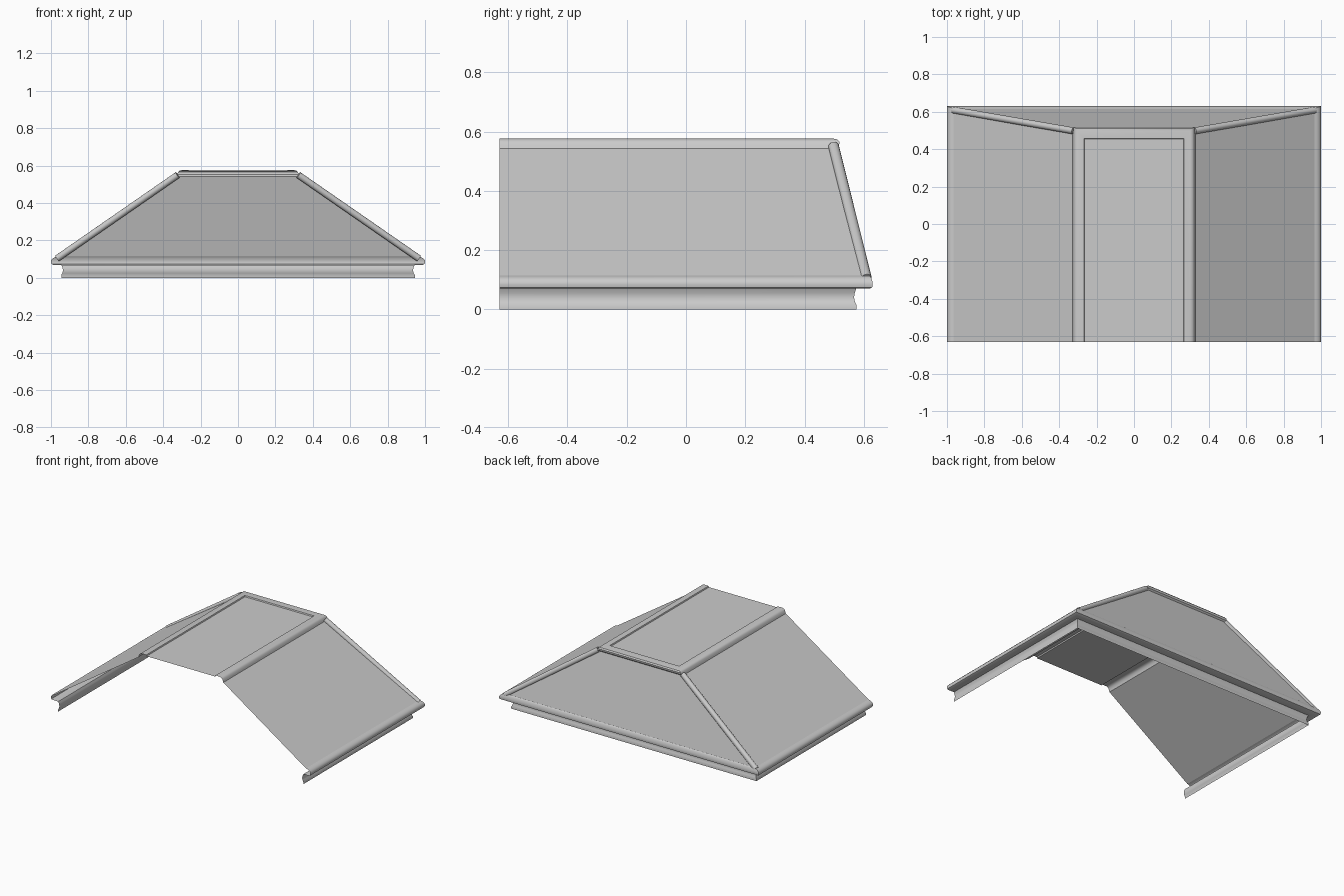
import bpy, bmesh, math
from mathutils import Vector

cube = bpy.data.objects.get("Cube")
if cube:
    bpy.data.objects.remove(cube, do_unlink=True)

FRONT = -0.63

grey = bpy.data.materials.new("plain_grey")
grey.use_nodes = True
colour = (0.6, 0.6, 0.6, 1)
grey.diffuse_color = colour
grey.node_tree.nodes["Principled BSDF"].inputs["Base Color"].default_value = colour


def finish(ob):
    ob.data.materials.append(grey)
    bpy.ops.object.select_all(action='DESELECT')
    ob.select_set(True)
    bpy.context.view_layer.objects.active = ob
    bpy.ops.object.shade_smooth_by_angle(angle=math.radians(35))


def sweep(name, profile, capped=False):
    """Run a profile of (half width, back, height) round the two sides and the back."""
    bm = bmesh.new()
    rows = [[bm.verts.new(p) for p in ((x, FRONT, z), (x, y, z), (-x, y, z), (-x, FRONT, z))]
            for x, y, z in profile]
    for low, high in zip(rows, rows[1:]):
        for i in range(3):
            bm.faces.new((low[i], low[i + 1], high[i + 1], high[i]))
    if capped:
        bm.faces.new(rows[-1])
    mesh = bpy.data.meshes.new(name)
    bm.to_mesh(mesh)
    bm.free()
    ob = bpy.data.objects.new(name, mesh)
    bpy.context.collection.objects.link(ob)
    finish(ob)


def tube(name, a, b, radius):
    a, b = Vector(a), Vector(b)
    bpy.ops.mesh.primitive_cylinder_add(vertices=16, radius=radius, depth=(b - a).length,
                                        location=(a + b) / 2)
    ob = bpy.context.object
    ob.name = name
    ob.rotation_euler = (b - a).to_track_quat('Z', 'Y').to_euler()
    finish(ob)


# Coved fascia under the eaves
sweep("fascia", [(0.945, 0.575, 0), (0.945, 0.575, 0.015), (0.939, 0.57, 0.025),
                 (0.936, 0.567, 0.04), (0.938, 0.569, 0.055), (0.945, 0.574, 0.07)])

# Soffit and rounded eave bead
sweep("eave", [(0.945, 0.574, 0.07), (0.99, 0.62, 0.07), (0.998, 0.628, 0.074),
               (1.0, 0.63, 0.083), (0.999, 0.629, 0.094), (0.99, 0.625, 0.105),
               (0.978, 0.622, 0.111), (0.965, 0.617, 0.115)])

# Sloping sides and back
sweep("roof_slopes", [(0.965, 0.617, 0.115), (0.328, 0.505, 0.543)])

# Rounded rim and the slightly sunken flat top
sweep("roof_top", [(0.328, 0.505, 0.543), (0.325, 0.516, 0.552), (0.321, 0.518, 0.565),
                   (0.312, 0.511, 0.573), (0.3, 0.498, 0.576), (0.267, 0.457, 0.576),
                   (0.264, 0.454, 0.568)], capped=True)

# Round ridge beads on both hips
for side, sign in (("left", 1), ("right", -1)):
    tube(side + "_hip_bead", (sign * 0.967, 0.609, 0.104), (sign * 0.323, 0.498, 0.55), 0.018)
